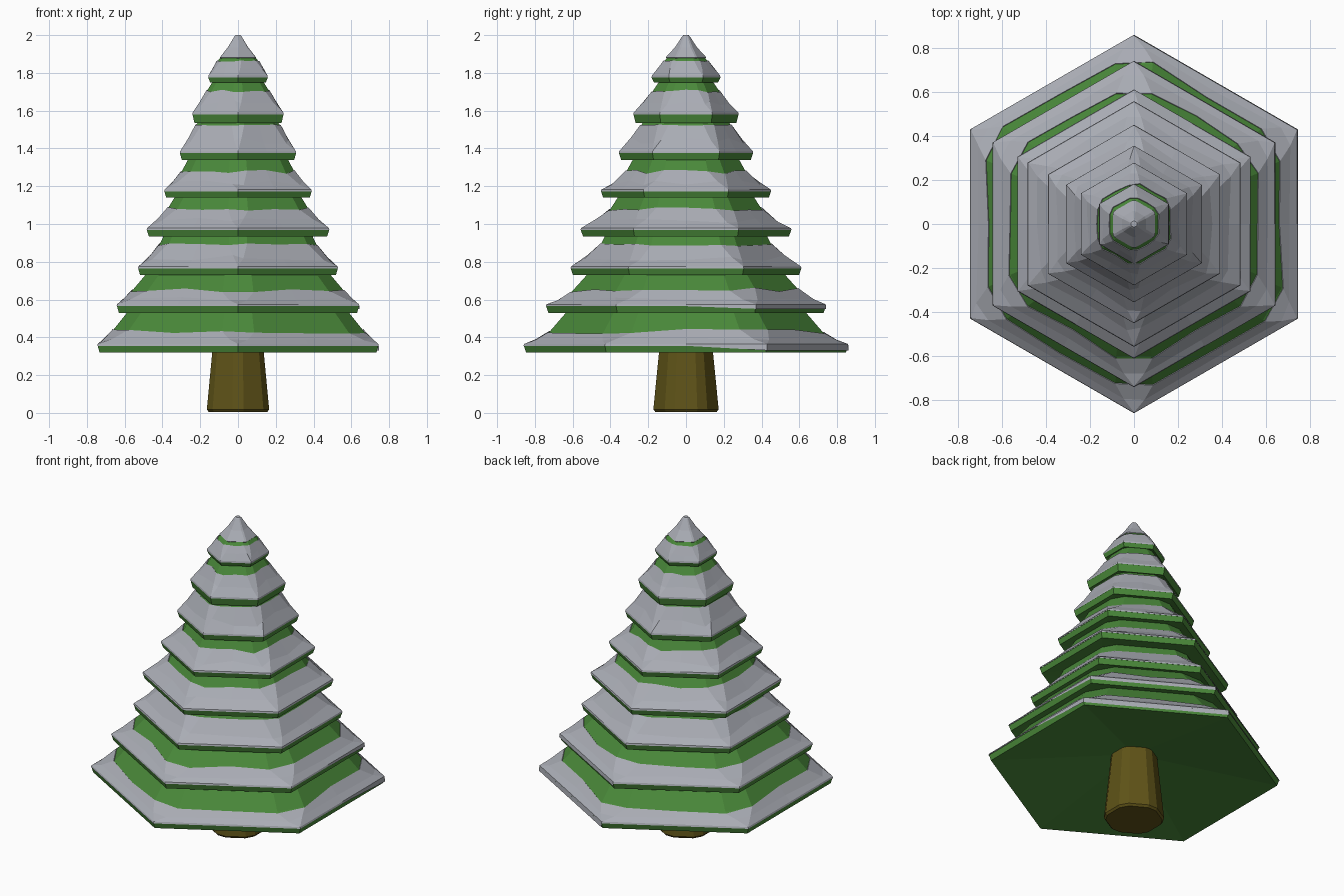
import bpy, bmesh, math, random

if "Cube" in bpy.data.objects:
    bpy.data.objects.remove(bpy.data.objects["Cube"])

random.seed(4)


def material(name, rgb):
    m = bpy.data.materials.new(name)
    m.diffuse_color = (*rgb, 1)
    m.use_nodes = True
    m.node_tree.nodes["Principled BSDF"].inputs["Base Color"].default_value = m.diffuse_color
    return m


def hex_ring(a, z, cut=0.0, t_list=None, a2=0, z2=0, lift=0.0):
    # hexagon of apothem a, corners on the y axis; each corner is cut by +-cut degrees.
    # 18 points: two per corner and one per edge middle. t_list slides points towards (a2, z2)
    pts = []
    for k in range(18):
        corner, part = divmod(k, 3)
        off = (-cut, cut, 30)[part]
        t = t_list[k] if t_list else 0
        ap, zz = a + (a2 - a) * t + lift, z + (z2 - z) * t + lift
        r = ap / math.cos(math.radians(30 - abs(off)))
        ang = math.radians(90 + 60 * corner + off)
        pts.append((r * math.cos(ang), r * math.sin(ang), zz))
    return pts


def skin(name, rings, mat, caps=True):
    # join rings of points into one flat-shaded surface
    bm = bmesh.new()
    loops = [[bm.verts.new(p) for p in ring] for ring in rings]
    n = len(loops[0])
    for a, b in zip(loops, loops[1:]):
        for i in range(n):
            j = (i + 1) % n
            bm.faces.new((a[i], a[j], b[j], b[i]))
    if caps:
        bm.faces.new(loops[0][::-1])
        bm.faces.new(loops[-1])
    bmesh.ops.remove_doubles(bm, verts=bm.verts, dist=0.0005)
    if caps:
        bmesh.ops.recalc_face_normals(bm, faces=bm.faces)
    me = bpy.data.meshes.new(name)
    bm.to_mesh(me)
    bm.free()
    me.materials.append(mat)
    ob = bpy.data.objects.new(name, me)
    bpy.context.collection.objects.link(ob)


green = material("needles", (0.068, 0.25, 0.042))
brown = material("bark", (0.115, 0.087, 0.009))
white = material("snow", (0.40, 0.415, 0.46))

# Trunk, reaching up into the hollow underside
skin("trunk", [hex_ring(0.155, 0.005, 10), hex_ring(0.165, 0.018, 10),
               hex_ring(0.125, 0.44, 10)], brown)

# Tiers: underside z, rim corner radius, rim top z, snow edge (apothem, z), neck (apothem, z)
tiers = [
    (0.32, 0.858, 0.355, 0.672, 0.425, 0.58, 0.54),
    (0.53, 0.74, 0.565, 0.562, 0.645, 0.482, 0.74),
    (0.73, 0.61, 0.765, 0.418, 0.885, 0.39, 0.945),
    (0.935, 0.557, 0.968, 0.376, 1.075, 0.33, 1.15),
    (1.14, 0.45, 1.172, 0.302, 1.27, 0.26, 1.35),
    (1.34, 0.355, 1.375, 0.224, 1.52, 0.207, 1.545),
    (1.535, 0.278, 1.58, 0.167, 1.70, 0.13, 1.76),
    (1.75, 0.182, 1.775, 0.11, 1.86, 0.09, 1.885),
]

body = [hex_ring(0.09, 0.43)]
for n, (z0, r1, z1, a2, z2, a3, z3) in enumerate(tiers, 1):
    a1 = r1 * math.cos(math.pi / 6)
    am, zm = a1 + (a2 - a1) * 0.55, z1 + (z2 - z1) * 0.42
    cut = random.uniform(6, 9)
    # Green branches: hollow underside, rim, slope and neck, one continuous body
    body += [hex_ring(a1 - 0.01, z0), hex_ring(a1, z1), hex_ring(am, zm, cut * 0.5),
             hex_ring(a2, z2, cut), hex_ring(a3, z3, cut)]
    # Snow blanket with an uneven upper edge; it hangs over the back right rim of low tiers
    ts = [random.uniform(-0.1, 0.16) for _ in range(18)]
    wobble = [random.uniform(-0.25, 0.2) for _ in range(18)]
    droop = {1: 0.024, 2: 0.014}.get(n, 0)
    rim = [(x * 1.003, y * 1.003, z - (droop if k in (0, 15, 16, 17) else 0))
           for k, (x, y, z) in enumerate(hex_ring(a1, z1))]
    skin(f"snow_{n}", [rim, hex_ring(a1 - 0.001, z1 + 0.01),
                       hex_ring(am, zm, cut * 0.5, wobble, a2, z2, 0.007),
                       hex_ring(a2, z2, cut, ts, a3, z3, 0.003),
                       hex_ring(a2 - 0.006, z2 - 0.008, cut, ts, a3 - 0.006, z3 - 0.008)],
         white, caps=False)
skin("branches", body, green)

# Snowy tip
skin("snow_tip", [hex_ring(0.09, 1.875, 3), hex_ring(0.096, 1.882, 3), hex_ring(0.054, 1.935, 6),
                  hex_ring(0.02, 1.992, 8), hex_ring(0.013, 2.0, 8)], white)
